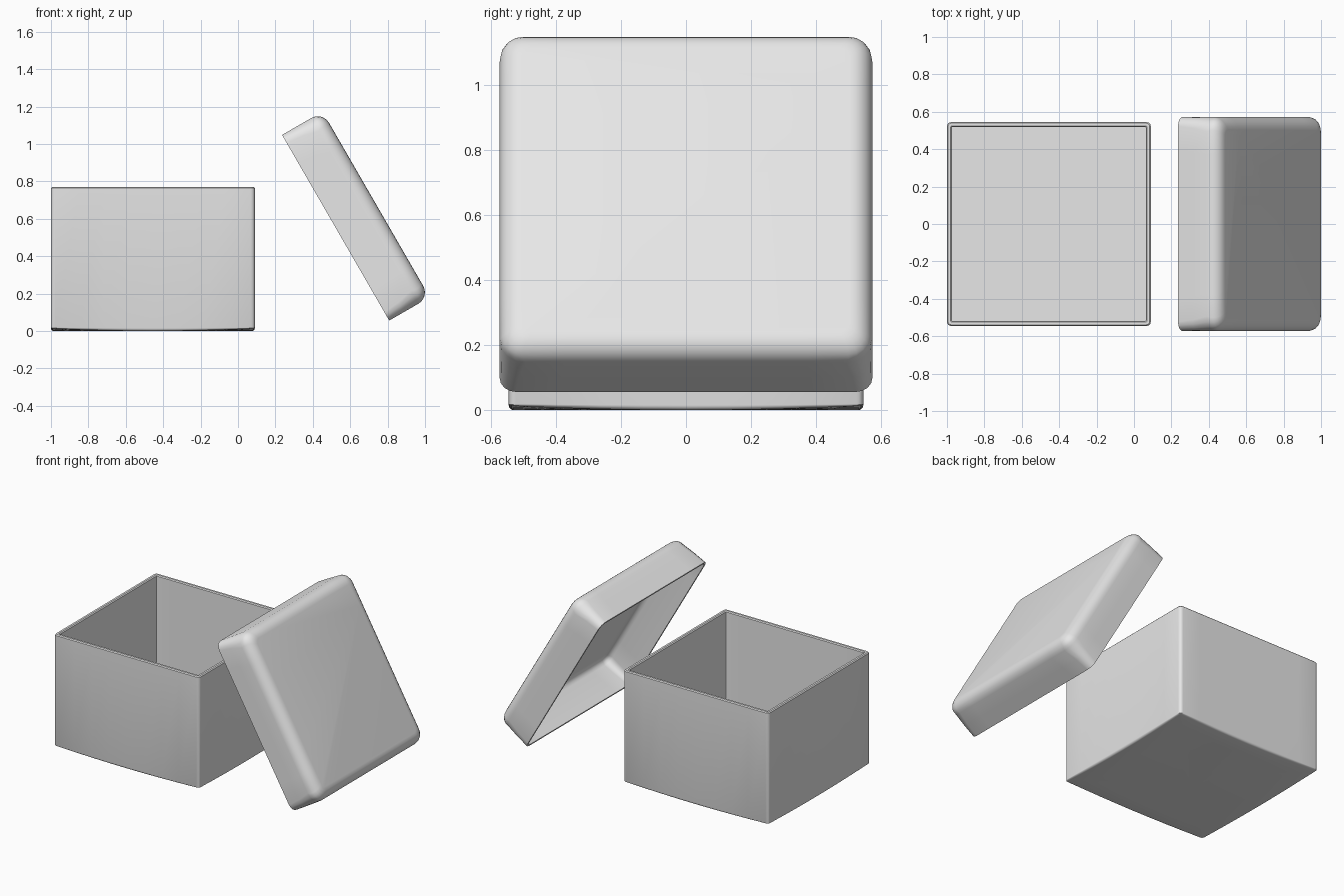
import bpy, bmesh, math

if "Cube" in bpy.data.objects:
    bpy.data.objects.remove(bpy.data.objects["Cube"])

grey = bpy.data.materials.new("pale_grey")
grey.diffuse_color = (0.8, 0.8, 0.8, 1)
grey.use_nodes = True
grey.node_tree.nodes["Principled BSDF"].inputs["Base Color"].default_value = grey.diffuse_color


def ring(half, radius, z, side=8, arc=4):
    """Rounded square outline, with points along the sides and corners."""
    pts, c = [], half - radius
    for k in range(4):
        a0 = k * math.pi / 2
        ca, sa = math.cos(a0), math.sin(a0)
        for i in range(1, side):                     # straight side
            t = -c + 2 * c * i / side
            pts.append((half * ca - t * sa, half * sa + t * ca, z))
        cx, cy = c * ca - c * sa, c * sa + c * ca    # rounded corner
        for i in range(arc + 1):
            a = a0 + math.pi / 2 * i / arc
            pts.append((cx + radius * math.cos(a), cy + radius * math.sin(a), z))
    return pts


def fillet(half, z, r, up, rad0, rad1, steps=5):
    """Rings rounding a wall (starting at height z) into a closed end."""
    out = []
    for i in range(steps + 1):
        a = math.pi / 2 * i / steps
        out.append((half - r * (1 - math.cos(a)), rad0 + (rad1 - rad0) * i / steps,
                    z + up * r * math.sin(a)))
    return out


def shell(name, rings, warp=None):
    """Loft the rings into one closed thin-walled tray."""
    bm = bmesh.new()
    loops = []
    for half, radius, z in rings:
        loops.append([bm.verts.new(warp(p) if warp else p) for p in ring(half, radius, z)])
    for a, b in zip(loops, loops[1:]):
        for i in range(len(a)):
            j = (i + 1) % len(a)
            bm.faces.new((a[i], a[j], b[j], b[i]))
    bm.faces.new(loops[0])
    bm.faces.new(loops[-1])
    bmesh.ops.recalc_face_normals(bm, faces=bm.faces)
    mesh = bpy.data.meshes.new(name)
    bm.to_mesh(mesh)
    bm.free()
    mesh.materials.append(grey)
    ob = bpy.data.objects.new(name, mesh)
    bpy.context.collection.objects.link(ob)
    bpy.ops.object.select_all(action='DESELECT')
    ob.select_set(True)
    bpy.context.view_layer.objects.active = ob
    bpy.ops.object.shade_smooth_by_angle(angle=math.radians(40))
    return ob


# Box: softly rounded base, whose underside corners lift a little
H, TOP = 0.545, 0.77


def lift(p):
    x, y, z = p
    if z < 0.018:
        z += 0.014 * (x / H) ** 2 * (y / H) ** 2 * (1 - z / 0.02)
    return x, y, z


base = [(0.1, 0.001, 0), (0.25, 0.002, 0), (0.42, 0.003, 0)]
base += fillet(H, 0.015, 0.015, -1, 0.022, 0.008, 4)[::-1]
rim = [(H, 0.022, TOP - 0.006), (H - 0.006, 0.018, TOP),
       (H - 0.02, 0.008, TOP), (H - 0.026, 0.005, TOP - 0.006)]
inside = [(H - 0.026, 0.005, 0.026)]
box = shell("box", base + rim + inside, lift)
box.location = (-0.455, 0, 0)

# Lid: wide rounding around its closed end, leaning open toward the box
L, D = 0.573, 0.25
outer = [(L, 0.05, 0.0), (L, 0.06, 0.09)] + fillet(L, D - 0.07, 0.07, 1, 0.08, 0.03, 6)
inner = [(L - 0.015, 0.035, 0.0)] + fillet(L - 0.015, D - 0.06, 0.04, 1, 0.05, 0.02, 4)
lid = shell("lid", outer[::-1] + inner)
lid.rotation_euler = (0, math.radians(60), 0)
lid.location = (0.522, 0, 0.552)
